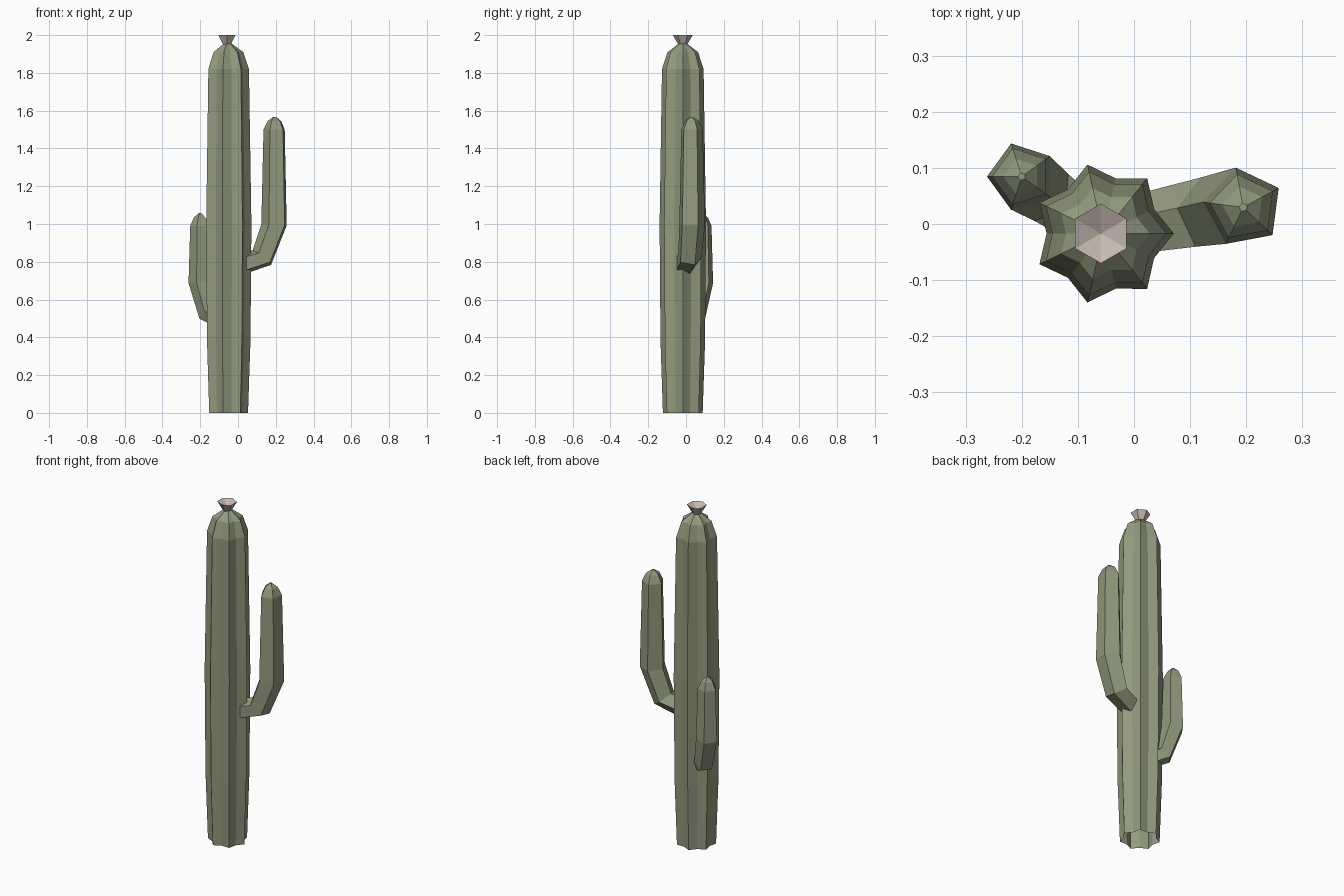
import bpy
import bmesh
from math import sin, cos, radians, pi
from mathutils import Vector

cube = bpy.data.objects.get("Cube")
if cube:
    bpy.data.objects.remove(cube)

TRUNK = Vector((-0.055, -0.017, 0))


def material(name, rgb):
    mat = bpy.data.materials.new(name)
    mat.use_nodes = True
    mat.diffuse_color = (*rgb, 1)
    bsdf = mat.node_tree.nodes["Principled BSDF"]
    bsdf.inputs["Base Color"].default_value = (*rgb, 1)
    bsdf.inputs["Roughness"].default_value = 0.9
    return mat


def loft(name, rings, mat, cap_start=False, cap_end=True, tip=None):
    """Skin a list of equal-length point rings; optionally close the ends."""
    bm = bmesh.new()
    loops = [[bm.verts.new(p) for p in ring] for ring in rings]
    n = len(loops[0])
    for a, b in zip(loops, loops[1:]):
        for i in range(n):
            j = (i + 1) % n
            bm.faces.new((a[i], a[j], b[j], b[i]))
    if cap_start:
        bm.faces.new(loops[0][::-1])
    if tip is not None:
        point = bm.verts.new(tip)
        for i in range(n):
            bm.faces.new((loops[-1][i], loops[-1][(i + 1) % n], point))
    elif cap_end:
        bm.faces.new(loops[-1])
    bm.normal_update()
    mesh = bpy.data.meshes.new(name)
    bm.to_mesh(mesh)
    bm.free()
    mesh.materials.append(mat)
    obj = bpy.data.objects.new(name, mesh)
    bpy.context.collection.objects.link(obj)
    return obj


def star_ring(radius, z, points=7, valley=0.8):
    ring = []
    for i in range(points * 2):
        r = radius * (valley if i % 2 else 1)
        a = pi * i / points
        ring.append(TRUNK + Vector((r * cos(a), r * sin(a), z)))
    return ring


def arm(name, heading, twist, stations, mat):
    """Five-sided arm; stations are (distance, height, radius, tilt)."""
    out = Vector((cos(radians(heading)), sin(radians(heading)), 0))
    side = Vector((-out.y, out.x, 0))
    up = Vector((0, 0, 1))
    rings = []
    for dist, z, r, tilt in stations:
        t = radians(tilt)
        u = out * sin(t) - up * cos(t)
        centre = TRUNK + out * dist + up * z
        angles = [radians(twist + 72 * k) for k in range(5)]
        rings.append([centre + u * r * cos(a) + side * r * sin(a) for a in angles])
    return loft(name, rings, mat, cap_start=True)


green = material("dusty cactus green", (0.29, 0.325, 0.21))
pink = material("pale blossom", (0.57, 0.48, 0.43))

# Ribbed trunk, open underneath
profile = [(0.108, 0), (0.121, 0.38), (0.126, 1.0), (0.113, 1.82),
           (0.083, 1.91), (0.022, 1.955)]
loft("trunk", [star_ring(r, z) for r, z in profile], green,
     tip=TRUNK + Vector((0, 0, 1.96)))

# Arms that leave the trunk and bend upward
arm("left_arm", 10.6, 18,
    [(0.07, 0.785, 0.058, 10), (0.188, 0.822, 0.066, 52), (0.254, 0.995, 0.072, 87),
     (0.254, 1.5, 0.06, 90), (0.254, 1.545, 0.038, 90), (0.254, 1.567, 0.008, 90)], green)
arm("right_arm", 145, 35,
    [(0.05, 0.495, 0.047, 10), (0.125, 0.525, 0.054, 52), (0.177, 0.69, 0.062, 87),
     (0.177, 0.99, 0.053, 90), (0.177, 1.035, 0.033, 90), (0.177, 1.058, 0.007, 90)], green)

# Six-sided flower cup with a shallow dished top
flower = [[TRUNK + Vector((r * cos(a) - 0.004, r * sin(a), z))
           for a in [radians(30 + 60 * k) for k in range(6)]]
          for r, z in [(0.022, 1.948), (0.053, 2.0)]]
loft("flower", flower, pink, tip=TRUNK + Vector((-0.004, 0, 1.975)))
